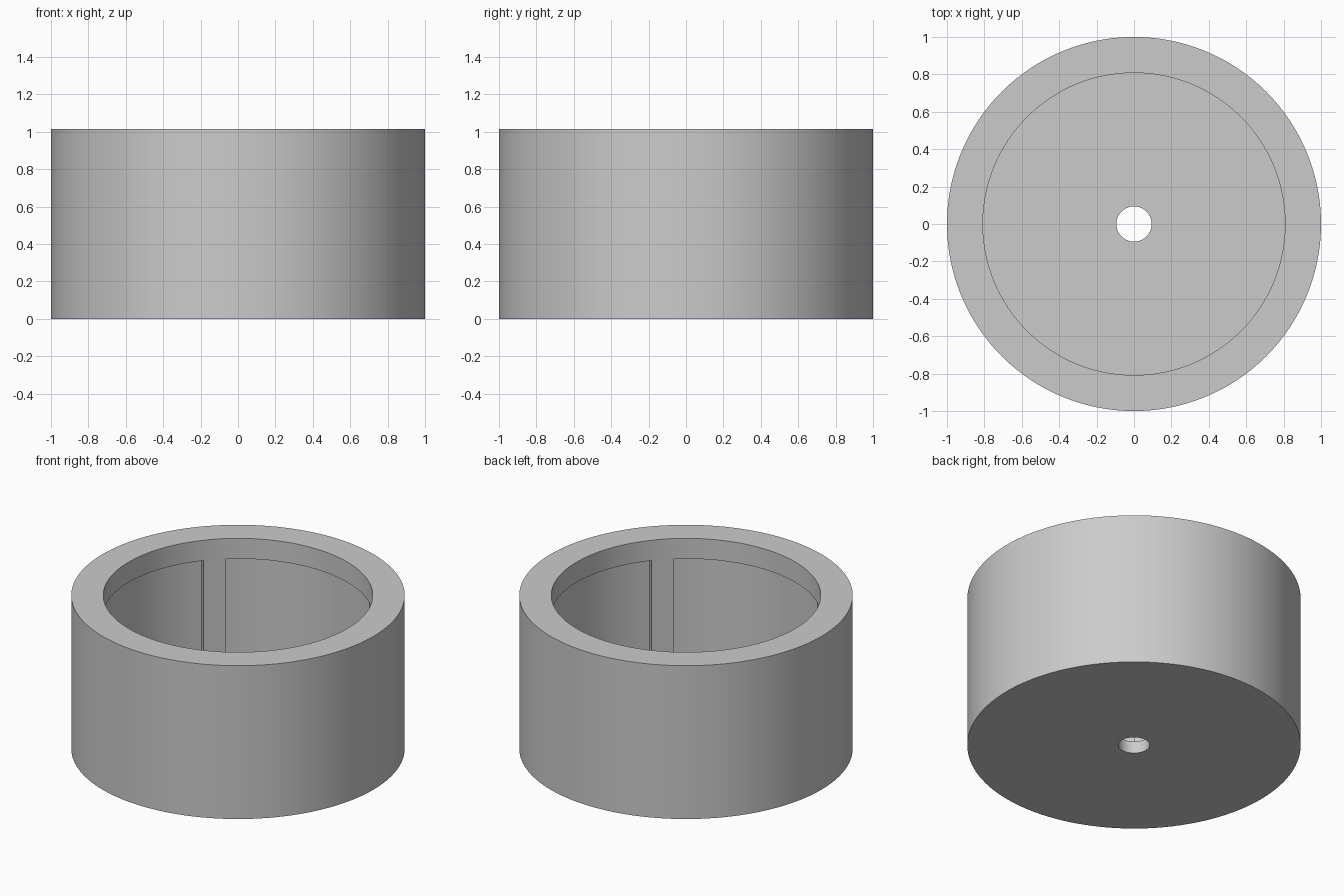
import bpy, bmesh, math
from mathutils import Matrix

cube = bpy.data.objects.get("Cube")
if cube:
    bpy.data.objects.remove(cube)

SEGMENTS = 128
HEIGHT, FLOOR, LIP_Z = 1.015, 0.08, 0.88
OUTER_R, LIP_R, CAVITY_R, HOLE_R = 1.0, 0.808, 0.88, 0.094
RIB_WIDTH = 0.134

grey = bpy.data.materials.new("plain grey")
grey.use_nodes = True
colour = (0.6, 0.6, 0.6, 1)
grey.diffuse_color = colour
grey.node_tree.nodes["Principled BSDF"].inputs["Base Color"].default_value = colour


def add_object(name, bm):
    bmesh.ops.recalc_face_normals(bm, faces=bm.faces)
    mesh = bpy.data.meshes.new(name)
    bm.to_mesh(mesh)
    bm.free()
    obj = bpy.data.objects.new(name, mesh)
    obj.data.materials.append(grey)
    bpy.context.collection.objects.link(obj)
    return obj


# Cup body: one closed profile turned round z, with overhanging lip and floor hole
profile = [(HOLE_R, 0), (OUTER_R, 0), (OUTER_R, HEIGHT), (LIP_R, HEIGHT),
           (LIP_R, LIP_Z), (CAVITY_R, LIP_Z), (CAVITY_R, FLOOR), (HOLE_R, FLOOR)]
bm = bmesh.new()
points = [bm.verts.new((r, 0, z)) for r, z in profile]
edges = [bm.edges.new((points[i - 1], points[i])) for i in range(len(points))]
bmesh.ops.spin(bm, geom=points + edges, cent=(0, 0, 0), axis=(0, 0, 1),
               angle=math.tau, steps=SEGMENTS, use_merge=True)
bmesh.ops.remove_doubles(bm, verts=bm.verts, dist=0.0001)
body = add_object("cup_body", bm)
bpy.context.view_layer.objects.active = body
body.select_set(True)
bpy.ops.object.shade_smooth_by_angle(angle=math.radians(30))

# Upright ribs under the lip, sunk slightly into wall and floor
bm = bmesh.new()
inner, outer = LIP_R + 0.002, CAVITY_R + 0.02
low, high = FLOOR - 0.01, LIP_Z + 0.01
for i in range(4):
    place = (Matrix.Rotation(math.radians(45 + 90 * i), 4, 'Z')
             @ Matrix.Translation(((inner + outer) / 2, 0, (low + high) / 2))
             @ Matrix.Diagonal((outer - inner, RIB_WIDTH, high - low, 1)))
    bmesh.ops.create_cube(bm, size=1, matrix=place)
add_object("inner_ribs", bm)
